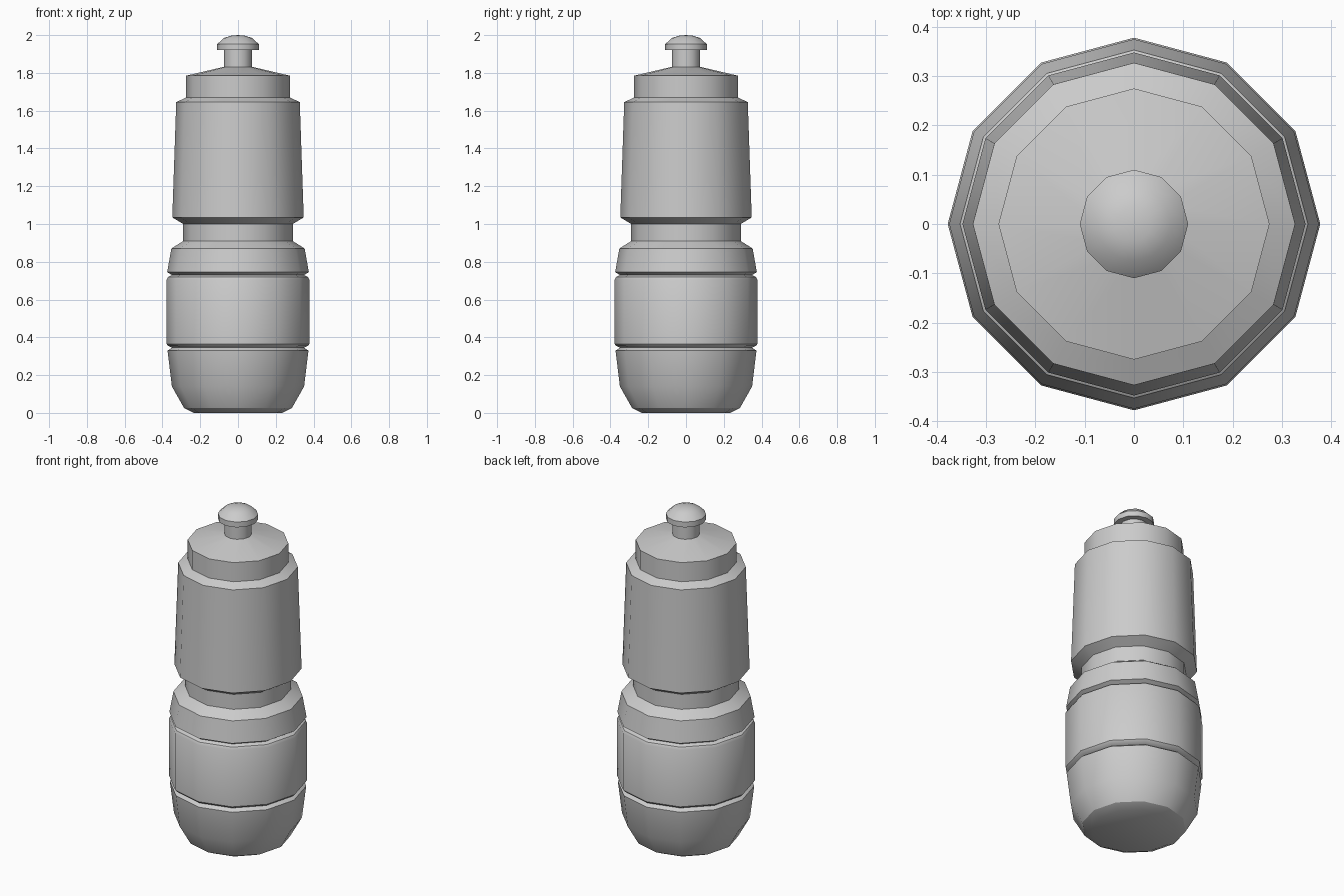
import bpy, bmesh, math

SIDES = 12

old = bpy.data.objects.get("Cube")
if old:
    bpy.data.objects.remove(old, do_unlink=True)

grey = bpy.data.materials.new("plain grey")
grey.use_nodes = True
colour = (0.6, 0.6, 0.6, 1)
grey.diffuse_color = colour
grey.node_tree.nodes["Principled BSDF"].inputs["Base Color"].default_value = colour


def lathe(name, profile):
    """Turn a (radius, height) profile around z; radius 0 closes an end."""
    bm = bmesh.new()
    rings = []
    for r, z in profile:
        if r == 0:
            rings.append([bm.verts.new((0, 0, z))] * SIDES)
            continue
        angles = [math.tau * i / SIDES for i in range(SIDES)]
        rings.append([bm.verts.new((r * math.cos(a), r * math.sin(a), z)) for a in angles])
    for low, high in zip(rings, rings[1:]):
        for i in range(SIDES):
            j = (i + 1) % SIDES
            corners = dict.fromkeys((low[i], low[j], high[j], high[i]))
            bm.faces.new(list(corners))
    mesh = bpy.data.meshes.new(name)
    bm.to_mesh(mesh)
    bm.free()
    mesh.materials.append(grey)
    obj = bpy.data.objects.new(name, mesh)
    bpy.context.collection.objects.link(obj)
    bpy.ops.object.select_all(action="DESELECT")
    obj.select_set(True)
    bpy.context.view_layer.objects.active = obj
    bpy.ops.object.shade_smooth_by_angle(angle=math.radians(32))
    return obj


# Rounded base up to the lower groove
lathe("bottle_base", [(0, 0), (0.235, 0), (0.285, 0.025), (0.35, 0.14),
                      (0.373, 0.33), (0.35, 0.345)])
# Middle band between the two grooves
lathe("bottle_middle", [(0.35, 0.345), (0.37, 0.355), (0.378, 0.365),
                        (0.378, 0.705), (0.37, 0.72), (0.35, 0.73)])
# Shoulder and narrow grip
lathe("bottle_grip", [(0.35, 0.73), (0.375, 0.745), (0.353, 0.87),
                      (0.29, 0.91), (0.29, 1.0)])
# Tapered upper body
lathe("bottle_upper", [(0.29, 1.0), (0.348, 1.035), (0.327, 1.645), (0.275, 1.67)])
# Screw cap with sloping top
lathe("cap", [(0.275, 1.67), (0.275, 1.785), (0.075, 1.832)])
# Spout stem and rounded drinking knob
lathe("spout_stem", [(0.075, 1.832), (0.075, 1.92)])
lathe("spout_knob", [(0.075, 1.92), (0.11, 1.92), (0.11, 1.952),
                     (0.075, 1.985), (0.035, 1.997), (0, 2.0)])
